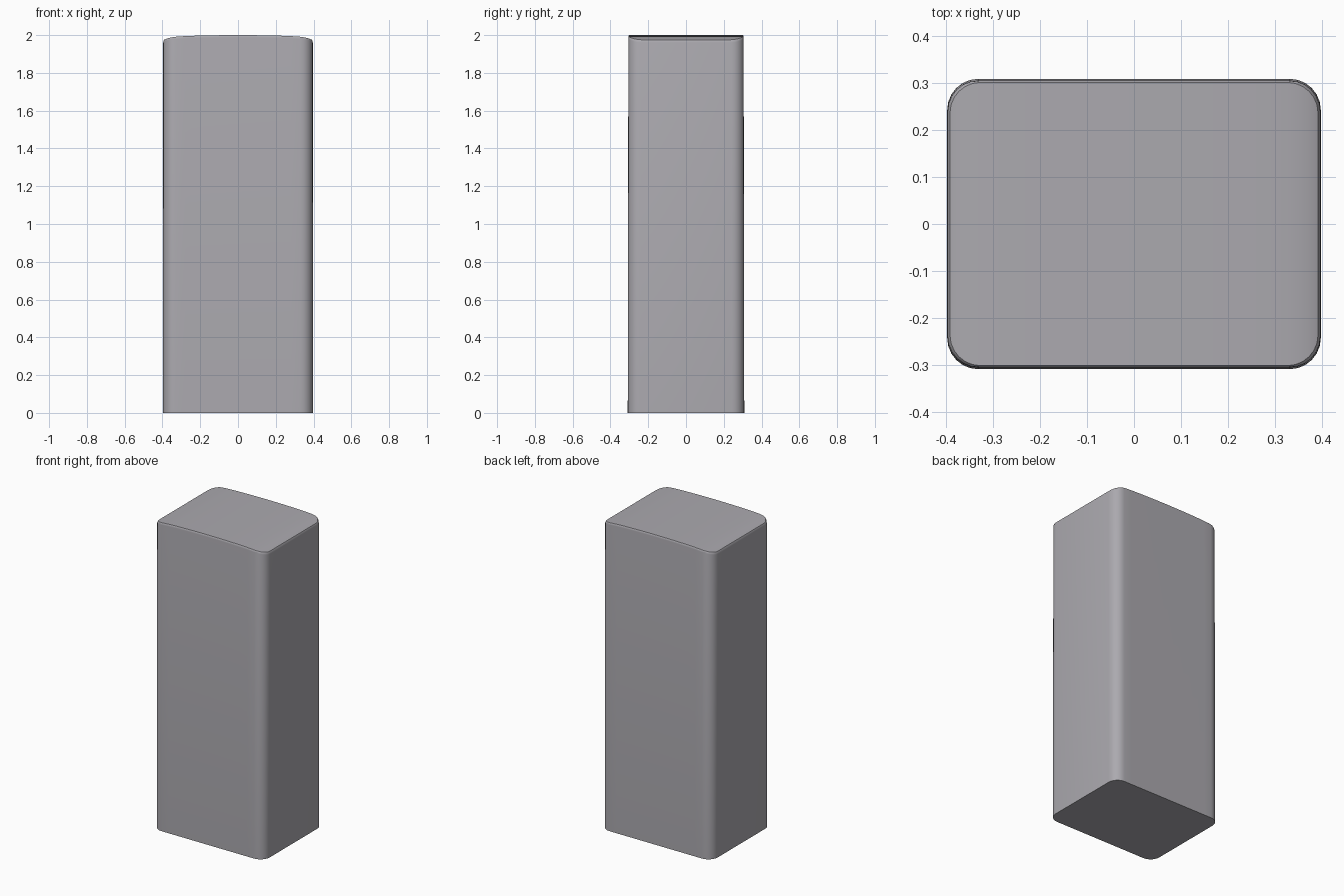
import bpy, bmesh, math

if "Cube" in bpy.data.objects:
    bpy.data.objects.remove(bpy.data.objects["Cube"])

HX, HY, R = 0.397, 0.3085, 0.066   # half width, half depth, corner radius
SEG = 6                            # segments per rounded corner

mat = bpy.data.materials.new("warm grey")
mat.diffuse_color = (0.41, 0.40, 0.43, 1)
mat.use_nodes = True
mat.node_tree.nodes["Principled BSDF"].inputs["Base Color"].default_value = mat.diffuse_color


def columns():
    """Half outline (x, y >= 0) of the rounded rectangle, left to right."""
    arc = [(HX - R + R * math.cos(a), HY - R + R * math.sin(a))
           for a in (math.pi / 2 * i / SEG for i in range(SEG + 1))]
    right = arc + [((HX - R) * t, HY) for t in (0.85, 0.7, 0.5, 0.25)]
    return [(-x, y) for x, y in right] + [(0, HY)] + right[::-1]


def dome(x):
    """Top height: a shallow crown with tighter rounded ends."""
    u = abs(x) / HX
    return 2 - 0.010 * u ** 2 - 0.018 * u ** 12


# Body: tapered walls, small bevel, crowned top
bm = bmesh.new()
cols = columns()
n = len(cols)


def ring(inset_x, inset_y, height):
    sx, sy = 1 - inset_x / HX, 1 - inset_y / HY
    pts = [(x * sx, -y * sy) for x, y in cols]
    pts += [(x * sx, y * sy) for x, y in reversed(cols)]
    return [bm.verts.new((x, y, height(x))) for x, y in pts]


rings = [ring(0, 0, lambda x: 0),
         ring(0.001, 0.0035, lambda x: dome(x) - 0.012),
         ring(0.003, 0.0045, lambda x: dome(x) - 0.004),
         ring(0.006, 0.0075, dome)]
for a, b in zip(rings, rings[1:]):
    for i in range(2 * n):
        j = (i + 1) % (2 * n)
        bm.faces.new((a[i], a[j], b[j], b[i]))

# Top strips run front to back; the base is one flat face
top = rings[-1]
for i in range(n - 1):
    bm.faces.new((top[i], top[i + 1], top[2 * n - 2 - i], top[2 * n - 1 - i]))
bm.faces.new(rings[0][::-1])
bmesh.ops.recalc_face_normals(bm, faces=bm.faces)

mesh = bpy.data.meshes.new("rounded_block")
bm.to_mesh(mesh)
bm.free()
mesh.materials.append(mat)
block = bpy.data.objects.new("rounded_block", mesh)
bpy.context.collection.objects.link(block)
bpy.context.view_layer.objects.active = block
block.select_set(True)
bpy.ops.object.shade_smooth_by_angle(angle=math.radians(30))
